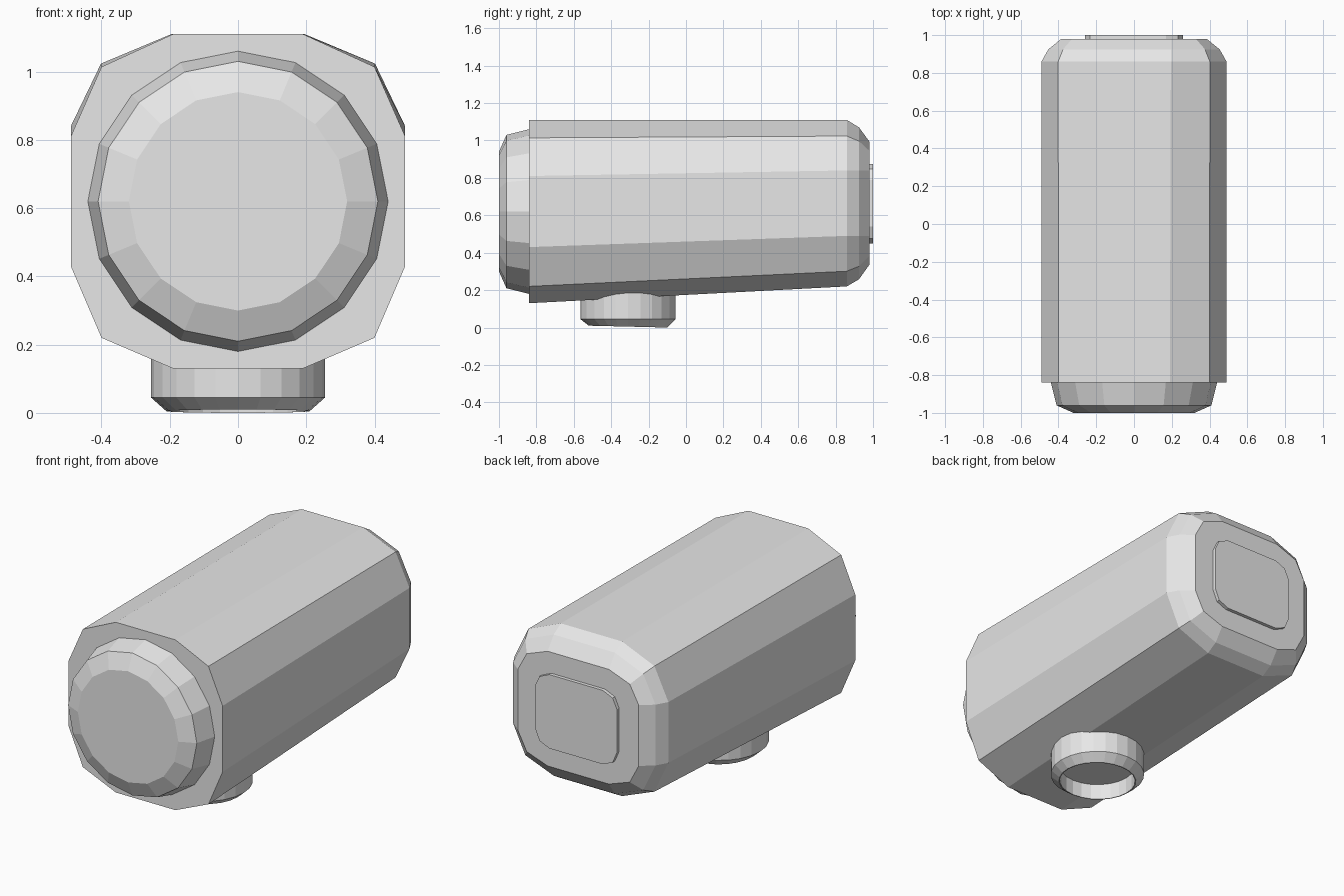
import bpy, bmesh, math

if "Cube" in bpy.data.objects:
    bpy.data.objects.remove(bpy.data.objects["Cube"])

grey = bpy.data.materials.new("light grey")
grey.diffuse_color = (0.8, 0.8, 0.8, 1)
grey.use_nodes = True
grey.node_tree.nodes["Principled BSDF"].inputs["Base Color"].default_value = grey.diffuse_color


def loft(name, rings, cap_start=True, cap_end=True, split=False):
    """Skin a list of equal-length rings and cap the ends."""
    bm = bmesh.new()
    loops = [[bm.verts.new(p) for p in ring] for ring in rings]
    n = len(loops[0])
    for a, b in zip(loops, loops[1:]):
        for i in range(n):
            j = (i + 1) % n
            bm.faces.new((a[i], a[j], b[j], b[i]))
    if cap_start:
        bm.faces.new(loops[0][::-1])
    if cap_end:
        bm.faces.new(loops[-1])
    bmesh.ops.recalc_face_normals(bm, faces=bm.faces[:])
    me = bpy.data.meshes.new(name)
    bm.to_mesh(me)
    bm.free()
    me.materials.append(grey)
    ob = bpy.data.objects.new(name, me)
    bpy.context.collection.objects.link(ob)
    return ob


def section(y, hx, w, zb, lo, hi, zt):
    """Rounded rectangle facing y: flat half-width hx, side flat from lo to hi."""
    mx = hx + 0.7 * (w - hx)
    half = [(hx, zt), (mx, hi + 0.68 * (zt - hi)), (w, hi),
            (w, lo), (mx, lo - 0.7 * (lo - zb)), (hx, zb)]
    pts = half + [(-x, z) for x, z in reversed(half)]
    return [(x, y, z) for x, z in pts]


# Main housing: tapered underside, rounded back edge
loft("housing", [
    section(-0.84, 0.19, 0.49, 0.13, 0.43, 0.81, 1.11),
    section(0.86, 0.195, 0.49, 0.22, 0.49, 0.84, 1.11),
    section(0.925, 0.195, 0.453, 0.258, 0.49, 0.84, 1.07),
    section(0.98, 0.195, 0.385, 0.335, 0.49, 0.84, 0.995),
])

# Raised plate on the back
loft("back_plate", [
    section(0.97, 0.17, 0.26, 0.45, 0.54, 0.79, 0.875),
    section(1.0, 0.17, 0.26, 0.45, 0.54, 0.79, 0.875),
])


def front_ring(r, y, n=16):
    return [(r * math.cos(2 * math.pi * i / n), y,
             0.62 + r * math.sin(2 * math.pi * i / n)) for i in range(n)]


# Round front cap
loft("front_cap", [front_ring(0.44, -0.83), front_ring(0.44, -0.84),
                   front_ring(0.41, -0.96), front_ring(0.32, -1.0)])


def foot_ring(r, z, tilt=0.0, n=24):
    return [(r * math.cos(2 * math.pi * i / n),
             -0.31 + r * math.sin(2 * math.pi * i / n),
             z - tilt * math.sin(2 * math.pi * i / n)) for i in range(n)]


# Hollow foot: outer wall, chamfer, slightly tilted rim, inner recess
loft("foot", [foot_ring(0.255, 0.24), foot_ring(0.255, 0.045),
              foot_ring(0.21, 0.005, 0.005), foot_ring(0.205, 0.005, 0.005),
              foot_ring(0.205, 0.10)])
